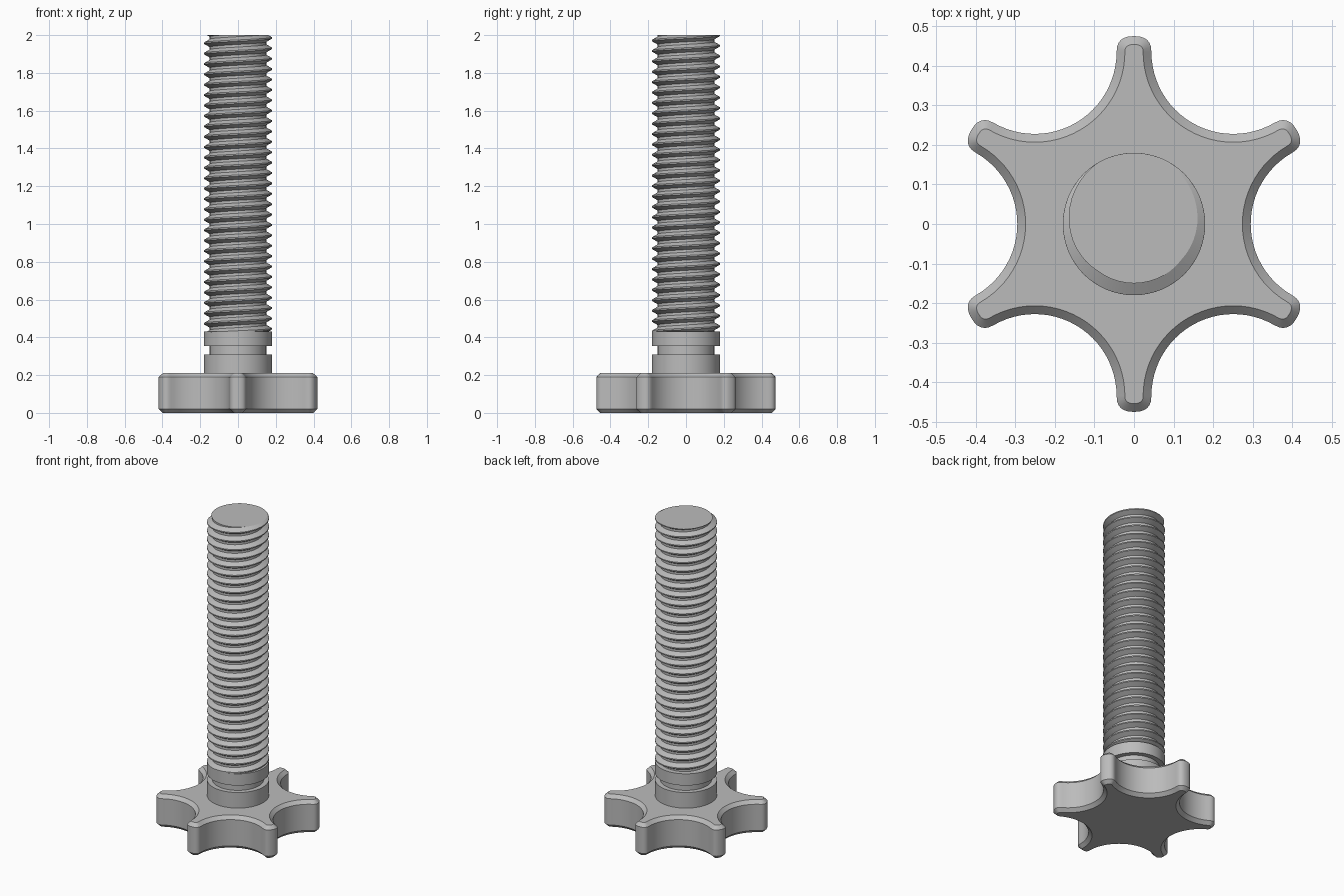
import bpy, bmesh, math

if "Cube" in bpy.data.objects:
    bpy.data.objects.remove(bpy.data.objects["Cube"])

grey = bpy.data.materials.new("plain grey")
grey.diffuse_color = (0.5, 0.5, 0.5, 1)
grey.use_nodes = True
grey.node_tree.nodes["Principled BSDF"].inputs["Base Color"].default_value = grey.diffuse_color


def finish(name, bm):
    bmesh.ops.recalc_face_normals(bm, faces=bm.faces)
    mesh = bpy.data.meshes.new(name)
    bm.to_mesh(mesh)
    bm.free()
    mesh.materials.append(grey)
    ob = bpy.data.objects.new(name, mesh)
    bpy.context.collection.objects.link(ob)
    bpy.ops.object.select_all(action='DESELECT')
    ob.select_set(True)
    bpy.context.view_layer.objects.active = ob
    bpy.ops.object.shade_smooth_by_angle(angle=math.radians(28))
    return ob


def stack_rings(name, rings):
    """Skin equal-sized rings of points and cap both ends."""
    bm = bmesh.new()
    rows = [[bm.verts.new(p) for p in ring] for ring in rings]
    n = len(rows[0])
    for a, b in zip(rows, rows[1:]):
        for i in range(n):
            j = (i + 1) % n
            bm.faces.new((a[i], a[j], b[j], b[i]))
    bm.faces.new(rows[0])
    bm.faces.new(rows[-1])
    return finish(name, bm)


# Star knob: six scooped hollows between six rounded arm tips
def star(inset, z):
    d, r = 0.502, 0.207 + inset
    reach = 0.475 - inset
    half = math.radians(60) - math.asin(0.435 * 0) / 1
    pts = []
    for k in range(6):
        hollow = math.radians(60 * k)
        cx, cy = d * math.cos(hollow), d * math.sin(hollow)
        for i in range(25):      # concave scoop, ending level with the tip
            t = hollow + math.pi + half * (1 - i / 12)
            pts.append((cx + r * math.cos(t), cy + r * math.sin(t), z))
        arm = hollow + math.radians(30)
        ux, uy = math.cos(arm), math.sin(arm)
        w = d * 0.5 - r          # half width where the scoop ends
        base = d * math.cos(math.radians(30))
        for i in range(1, 12):   # squarish rounded tip
            t = math.pi * i / 12
            s = -w * math.copysign(abs(math.cos(t)) ** 0.8, math.cos(t))
            a = base + (reach - base) * math.sin(t) ** 0.8
            pts.append((a * ux - s * uy, a * uy + s * ux, z))
    return pts


CH = 0.021
stack_rings("star_knob", [star(CH, 0), star(0, CH), star(0, 0.21 - CH), star(CH, 0.21)])


# Collar with a groove
def circle(r, z, n=64):
    return [(r * math.cos(2 * math.pi * i / n), r * math.sin(2 * math.pi * i / n), z)
            for i in range(n)]


stack_rings("grooved_collar", [circle(r, z) for r, z in (
    (0.18, 0.2), (0.18, 0.31), (0.15, 0.31), (0.15, 0.355), (0.18, 0.355), (0.18, 0.43))])

# Threaded rod: a right-handed helical profile, trimmed flat at both ends
PITCH, STEPS, ROOT, CREST = 0.055, 48, 0.15, 0.18
profile = [(ROOT, 0.0), (ROOT, 0.25), (CREST, 0.56), (CREST, 0.69), (ROOT, 1.0)]
turns = math.ceil(1.57 / PITCH) + 3
start = 1.985 - PITCH * (turns - 1) - 0.625 * PITCH
bm = bmesh.new()
previous = None
for i in range(turns * STEPS + 1):
    t = 2 * math.pi * i / STEPS
    z = start + PITCH * i / STEPS
    row = [bm.verts.new((r * math.cos(t), r * math.sin(t), z + f * PITCH)) for r, f in profile]
    if previous:
        for j in range(len(profile) - 1):
            bm.faces.new((previous[j], row[j], row[j + 1], previous[j + 1]))
    previous = row
bmesh.ops.remove_doubles(bm, verts=bm.verts, dist=0.0001)
for height, side in ((2.0, 1), (0.42, -1)):
    cut = bmesh.ops.bisect_plane(bm, geom=bm.verts[:] + bm.edges[:] + bm.faces[:],
                                 plane_co=(0, 0, height), plane_no=(0, 0, side),
                                 clear_outer=True)
    rim = [e for e in cut["geom_cut"] if isinstance(e, bmesh.types.BMEdge)]
    bmesh.ops.contextual_create(bm, geom=rim)
finish("threaded_rod", bm)
